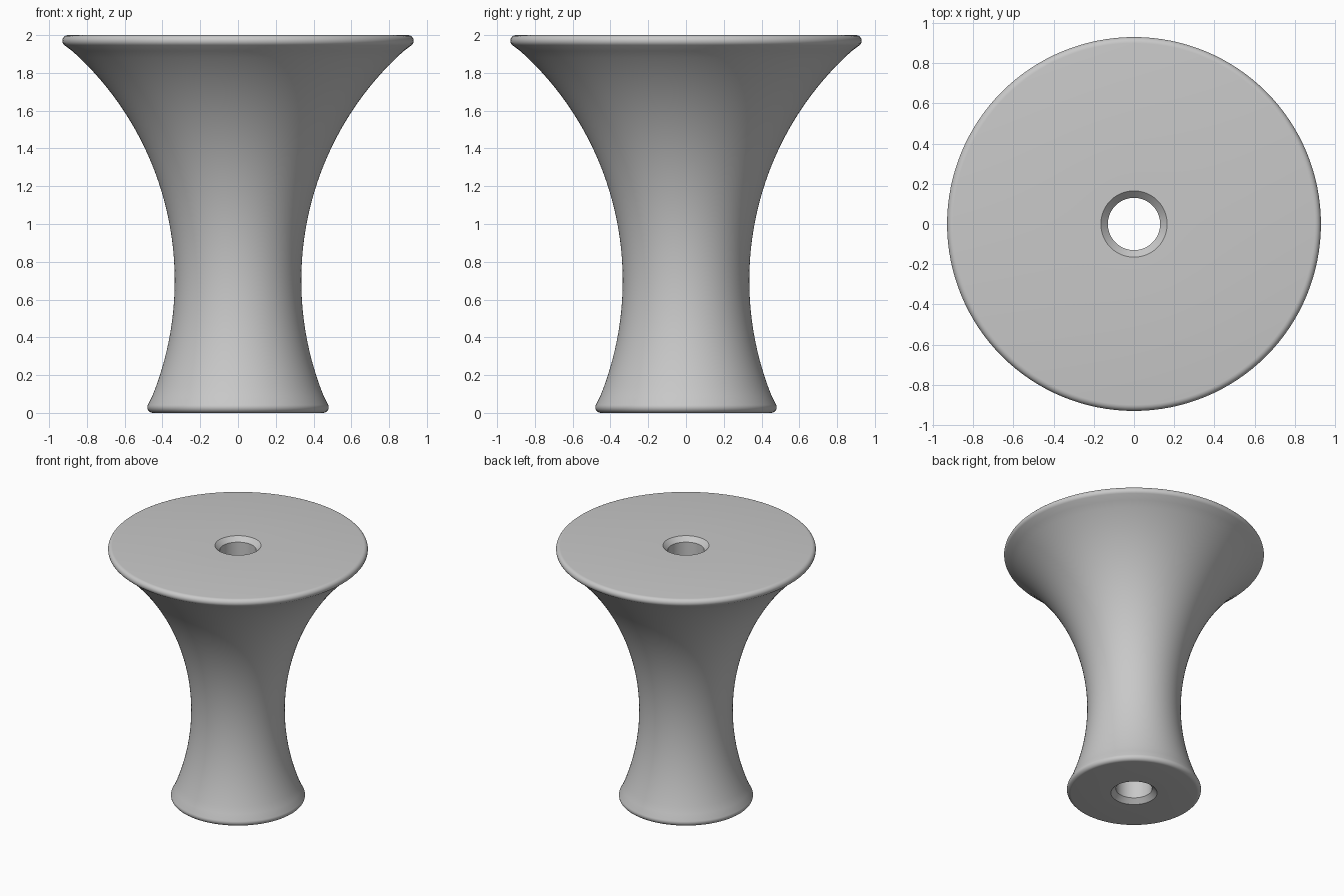
import bpy
import bmesh
from math import atan2, cos, sin, pi, radians
from mathutils import Matrix, Vector

cube = bpy.data.objects.get("Cube")
if cube:
    bpy.data.objects.remove(cube, do_unlink=True)

SEGMENTS = 128
HEIGHT = 2.0
FILLET = 0.03
FLARE_RADIUS = 1.634
WAIST_RADIUS, WAIST_Z = 0.335, 0.7
BORE, CHAMFER = 0.13, 0.035

gray = bpy.data.materials.new("plain gray")
gray.use_nodes = True
gray.diffuse_color = (0.58, 0.58, 0.58, 1)
gray.node_tree.nodes["Principled BSDF"].inputs["Base Color"].default_value = gray.diffuse_color


def arc(center, radius, start, end, steps):
    """Points of a circular arc in the (radius, height) plane."""
    angles = [start + (end - start) * i / steps for i in range(steps + 1)]
    return [(center[0] + radius * cos(a), center[1] + radius * sin(a)) for a in angles]


# Centres of the concave side and of the two rounded rims
flare = (WAIST_RADIUS + FLARE_RADIUS, WAIST_Z)
foot = (0.48 - FILLET, FILLET)
rim = (0.93 - FILLET, HEIGHT - FILLET)
foot_angle = atan2(flare[1] - foot[1], flare[0] - foot[0])
rim_angle = atan2(flare[1] - rim[1], flare[0] - rim[0])

# Closed cross-section: rounded foot, concave side, rounded rim, chamfered bore
profile = arc(foot, FILLET, -pi / 2, foot_angle, 8)
profile += arc(flare, FLARE_RADIUS, pi + foot_angle, pi + rim_angle, 40)[1:-1]
profile += arc(rim, FILLET, rim_angle, pi / 2, 8)
profile += [(BORE + CHAMFER, HEIGHT), (BORE, HEIGHT - CHAMFER),
            (BORE, CHAMFER), (BORE + CHAMFER, 0)]

# Turn the section around the vertical axis
bm = bmesh.new()
verts = [bm.verts.new((r, 0, z)) for r, z in profile]
edges = [bm.edges.new((verts[i - 1], verts[i])) for i in range(len(verts))]
bmesh.ops.spin(bm, geom=verts + edges, cent=(0, 0, 0), axis=(0, 0, 1),
               angle=2 * pi, steps=SEGMENTS, use_merge=True)
bmesh.ops.remove_doubles(bm, verts=bm.verts, dist=0.0001)
bmesh.ops.recalc_face_normals(bm, faces=bm.faces)
mesh = bpy.data.meshes.new("flared_spool")
bm.to_mesh(mesh)
bm.free()
mesh.materials.append(gray)

spool = bpy.data.objects.new("flared_spool", mesh)
bpy.context.collection.objects.link(spool)
bpy.ops.object.select_all(action="DESELECT")
spool.select_set(True)
bpy.context.view_layer.objects.active = spool
bpy.ops.object.shade_smooth_by_angle(angle=radians(30))
